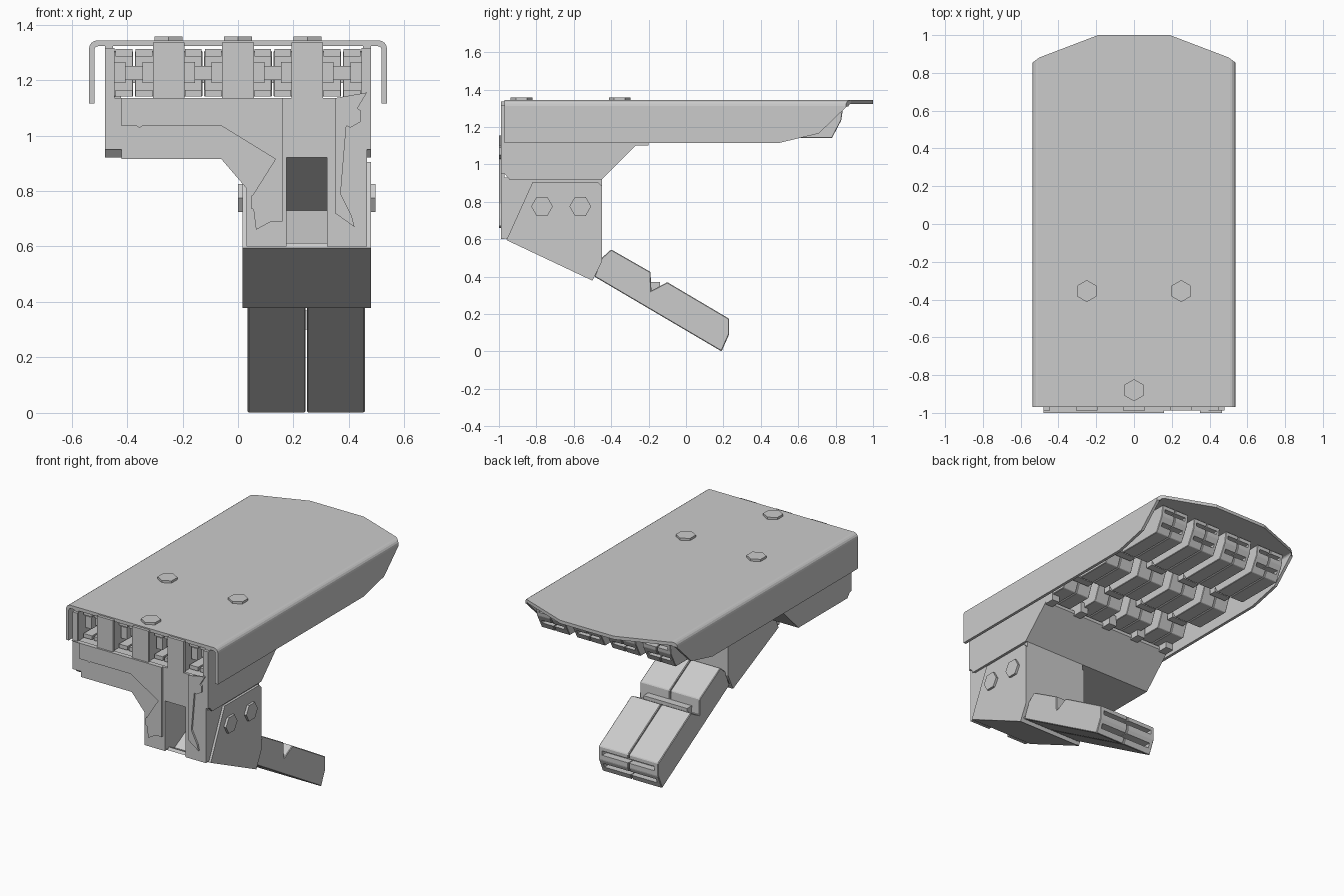
import bpy, bmesh, math
from mathutils import Vector


def prism(name, axis, pts, a, b, bevel=0.0):
    """Extrude a 2D profile along axis from a to b (X: y,z  Y: x,z  Z: x,y)."""
    def place(u, v, w):
        return {'X': (w, u, v), 'Y': (u, w, v), 'Z': (u, v, w)}[axis]
    bm = bmesh.new()
    lo = [bm.verts.new(place(u, v, a)) for u, v in pts]
    hi = [bm.verts.new(place(u, v, b)) for u, v in pts]
    bm.faces.new(lo)
    bm.faces.new(hi[::-1])
    n = len(pts)
    for i in range(n):
        j = (i + 1) % n
        bm.faces.new((lo[i], lo[j], hi[j], hi[i]))
    bmesh.ops.recalc_face_normals(bm, faces=bm.faces)
    if bevel:
        bmesh.ops.bevel(bm, geom=list(bm.edges), offset=bevel, segments=1, affect='EDGES')
    me = bpy.data.meshes.new(name)
    bm.to_mesh(me)
    bm.free()
    ob = bpy.data.objects.new(name, me)
    bpy.context.collection.objects.link(ob)
    return ob


def box(name, x0, x1, y0, y1, z0, z1, bevel=0.0):
    return prism(name, 'Z', [(x0, y0), (x1, y0), (x1, y1), (x0, y1)], z0, z1, bevel)


def boolean(ob, cutter, op='DIFFERENCE'):
    m = ob.modifiers.new('cut', 'BOOLEAN')
    m.object, m.operation, m.solver = cutter, op, 'EXACT'
    bpy.context.view_layer.objects.active = ob
    bpy.ops.object.modifier_apply(modifier=m.name)
    bpy.data.objects.remove(cutter)


def hexagon(name, axis, u, v, r, a, b, turn=0.5):
    pts = [(u + r * math.cos((i + turn) * math.pi / 3),
            v + r * math.sin((i + turn) * math.pi / 3)) for i in range(6)]
    return prism(name, axis, pts, a, b)


# Top cover: folded sheet trimmed to its plan and side outlines
def fold(x, z, r):
    arc = [(x - r + r * math.sin(t * math.pi / 8), z - r + r * math.cos(t * math.pi / 8))
           for t in range(5)]
    return [(x, 1.115)] + arc[::-1]


outer, inner = fold(0.537, 1.343, 0.03), fold(0.518, 1.322, 0.014)
section = (outer + [(-x, z) for x, z in outer[::-1]]
           + [(-x, z) for x, z in inner] + inner[::-1])
cover = prism('top_cover', 'Y', section, -0.97, 1.1)
plan = [(-0.6, -1.1), (0.6, -1.1), (0.6, 0.855), (0.537, 0.855), (0.5, 0.882), (0.19, 1.0),
        (-0.19, 1.0), (-0.5, 0.882), (-0.537, 0.855), (-0.6, 0.855)]
boolean(cover, prism('plan_trim', 'Z', plan, 1.0, 1.5), 'INTERSECT')
side = [(-1.2, 1.05), (0.23, 1.05), (0.5, 1.115), (0.71, 1.165), (0.86, 1.31), (1.2, 1.31),
        (1.2, 1.5), (-1.2, 1.5)]
boolean(cover, prism('side_trim', 'X', side, -0.7, 0.7), 'INTERSECT')

# Palm housing: solid lower wedge, side walls and dividers
prism('palm_body', 'X', [(-0.97, 0.95), (-0.945, 0.92), (-0.45, 0.92), (-0.26, 1.11),
                         (-0.26, 1.13), (-0.97, 1.13)], -0.48, 0.48)
for s in (-1, 1):
    prism('palm_side_wall', 'X', [(-0.97, 1.12), (-0.26, 1.12), (-0.26, 1.322), (-0.97, 1.322)],
          s * 0.45, s * 0.48)
for x in (-0.25, 0, 0.25):
    box('palm_divider', x - 0.045, x + 0.045, -0.972, -0.8, 1.12, 1.322)
    box('palm_rib', x - 0.02, x + 0.02, -0.8, -0.3, 1.12, 1.322)
for i in range(5):
    x = (i - 2) * 0.225
    box('palm_lip_tab', x - 0.028, x + 0.028, -0.3, -0.2, 1.1, 1.17)

# Front plate: comb of posts above, slotted leg below
plate = [(-0.48, 1.315), (-0.48, 0.95), (-0.42, 0.95), (-0.42, 0.915), (-0.06, 0.915),
         (0.03, 0.81), (0.03, 0.6), (0.175, 0.6), (0.175, 0.92), (0.32, 0.92), (0.32, 0.6),
         (0.465, 0.6), (0.465, 0.95), (0.48, 0.95), (0.48, 1.315), (0.445, 1.315), (0.445, 1.135)]
for x in (0.25, 0, -0.25):
    plate += [(x + 0.057, 1.135), (x + 0.057, 1.335), (x - 0.057, 1.335), (x - 0.057, 1.135)]
plate += [(-0.445, 1.135), (-0.445, 1.315)]
prism('front_plate', 'Y', plate, -0.988, -0.97)
prism('front_cover_left', 'Y', [(-0.48, 1.135), (-0.42, 1.135), (-0.42, 1.035), (-0.06, 1.035),
      (0.135, 0.915), (0.05, 0.78), (0.065, 0.66), (0.12, 0.69), (0.16, 0.69), (0.16, 1.135)],
      -1.0, -0.988)
prism('front_cover_right', 'Y', [(0.35, 1.135), (0.35, 0.72), (0.42, 0.67), (0.41, 0.71),
      (0.37, 0.79), (0.39, 1.03), (0.465, 1.155), (0.465, 1.135)][0:7], -1.0, -0.988)

# Thumb base: two cheeks, recessed core, wrapped bracket
cheek = [(-0.97, 0.93), (-0.97, 0.605), (-0.5, 0.4), (-0.45, 0.48), (-0.45, 0.93)]
prism('thumb_cheek_left', 'X', cheek, 0.03, 0.175)
prism('thumb_cheek_right', 'X', cheek, 0.32, 0.465)
prism('thumb_core', 'X', [(-0.95, 0.93), (-0.62, 0.73), (-0.9, 0.58), (-0.5, 0.4), (-0.45, 0.48),
                          (-0.45, 0.93)], 0.175, 0.32)
wrap = [(-0.96, 0.595), (-0.5, 0.378), (-0.45, 0.48), (-0.45, 0.885), (-0.47, 0.905), (-0.82, 0.905)]
prism('thumb_bracket_left', 'X', wrap, 0.017, 0.032)
prism('thumb_bracket_right', 'X', wrap, 0.463, 0.48)
prism('thumb_bracket_floor', 'X', [(-0.96, 0.595), (-0.5, 0.378), (-0.49, 0.4), (-0.95, 0.612)],
      0.017, 0.48)

# Thumb: two mirrored halves with a knuckle notch and slotted tip
thumb = [(-0.49, 0.4), (0.19, 0.0), (0.23, 0.09), (0.23, 0.175), (-0.1, 0.37),
         (-0.185, 0.325), (-0.19, 0.425), (-0.4, 0.545), (-0.45, 0.5)]
for a, b in ((0.035, 0.243), (0.248, 0.457)):
    prism('thumb_half', 'X', thumb, a, b, 0.004)
for y, z in ((0.235, 0.135), (0.215, 0.05)):
    cut_box = [(0.06, y - 0.05), (0.432, y - 0.05), (0.432, y + 0.05), (0.06, y + 0.05)]
    for ob in [o for o in bpy.data.objects if o.name.startswith('thumb_half')]:
        boolean(ob, prism('tip_slot', 'Z', cut_box, z - 0.014, z + 0.014))
box('thumb_knuckle', 0.09, 0.4, -0.19, -0.14, 0.3, 0.37)
box('thumb_root', 0.06, 0.43, -0.6, -0.4, 0.44, 0.5)

# Fingers: three segments with knuckle notches underneath, plus rear rails
finger = [(-0.32, 1.305), (-0.32, 1.14), (-0.1, 1.14), (-0.06, 1.24), (0.0, 1.24), (0.06, 1.14),
          (0.3, 1.14), (0.34, 1.24), (0.4, 1.24), (0.46, 1.14), (0.78, 1.14), (0.83, 1.235),
          (0.84, 1.305)]
for i in range(4):
    x = (i - 1.5) * 0.25
    for s in (-1, 1):
        half = prism('finger_half', 'X', finger, x + s * 0.003, x + s * 0.1, 0.003)
        for y, z in ((0.84, 1.27), (0.79, 1.19)):
            boolean(half, box('tip_slot', x - 0.08, x + 0.08, y - 0.05, y + 0.05,
                              z - 0.011, z + 0.011))
        xa, xb = sorted((x + s * 0.006, x + s * 0.066))
        box('finger_rail_upper', xa, xb, -0.93, -0.3, 1.285, 1.312)
        box('finger_rail_lower', xa, xb, -0.93, -0.3, 1.14, 1.165)
        xa, xb = sorted((x + s * 0.03, x + s * 0.072))
        box('finger_link', xa, xb, -0.9, -0.3, 1.19, 1.265)
    box('finger_tendon', x - 0.03, x + 0.03, -0.86, -0.3, 1.2, 1.25)
    for y in (-0.03, 0.37):
        box('finger_knuckle', x - 0.06, x + 0.06, y - 0.03, y + 0.02, 1.19, 1.25)

# Hex bolts on the cover, thumb base and front plate
for x, y in ((-0.25, -0.355), (0.25, -0.355), (0, -0.88)):
    hexagon('cover_bolt', 'Z', x, y, 0.058, 1.34, 1.357)
for y in (-0.77, -0.565):
    hexagon('thumb_bolt_right', 'X', y, 0.775, 0.058, 0.475, 0.495, 0)
    hexagon('thumb_bolt_left', 'X', y, 0.775, 0.058, 0.0, 0.02, 0)
for x, z, r in ((-0.355, 1.07, 0.042), (-0.25, 1.07, 0.022), (0.115, 1.07, 0.022),
                (0.405, 1.07, 0.042), (0.085, 0.76, 0.044)):
    hexagon('front_bolt', 'Y', x, z, r, -1.0, -0.98)
